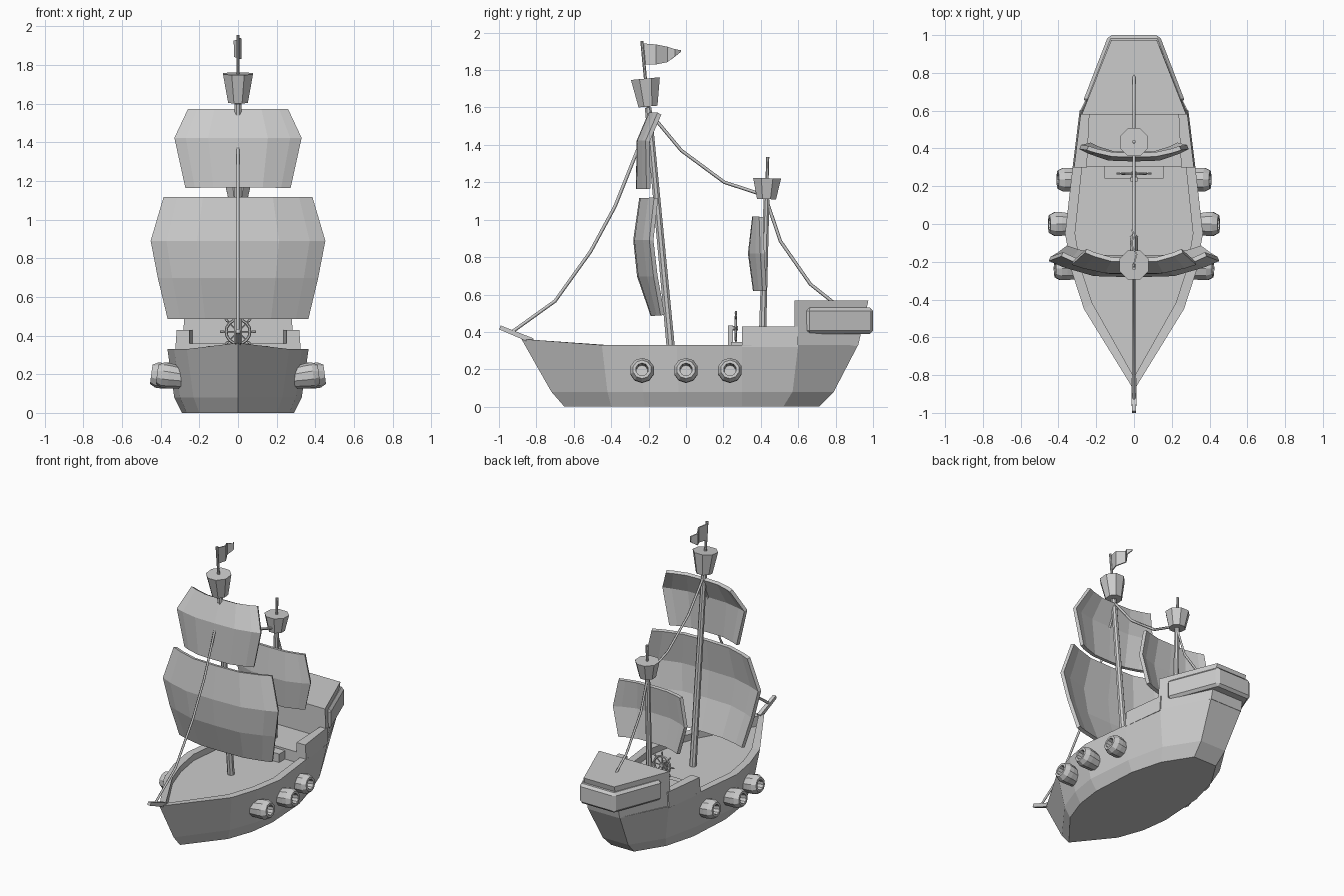
import bpy, bmesh, math
from mathutils import Vector, Matrix

if "Cube" in bpy.data.objects:
    bpy.data.objects.remove(bpy.data.objects["Cube"])


def finish(name, bm):
    bmesh.ops.recalc_face_normals(bm, faces=bm.faces)
    me = bpy.data.meshes.new(name)
    bm.to_mesh(me)
    bm.free()
    ob = bpy.data.objects.new(name, me)
    bpy.context.collection.objects.link(ob)
    return ob


def mirror(half):
    """Close a half outline (x, y, z) across x = 0."""
    return half + [(-x, y, z) for x, y, z in reversed(half) if x > 1e-4]


def loft(name, rings):
    """Skin closed rings of equal length and cap both ends."""
    bm = bmesh.new()
    vs = [[bm.verts.new(p) for p in r] for r in rings]
    n = len(rings[0])
    for a, b in zip(vs, vs[1:]):
        for i in range(n):
            j = (i + 1) % n
            bm.faces.new((a[i], a[j], b[j], b[i]))
    bm.faces.new(vs[0][::-1])
    bm.faces.new(vs[-1])
    return finish(name, bm)


def level(half, z):
    return mirror([(x, y, z) for x, y in half])


def turned(name, a, b, profile, sides=8):
    """Lathe a (distance, radius) profile along the direction a -> b."""
    a, d = Vector(a), (Vector(b) - Vector(a)).normalized()
    q = d.to_track_quat('Z', 'Y')
    rings = []
    for t, r in profile:
        rings.append([a + q @ Vector((r * math.cos(k), r * math.sin(k), t))
                      for k in [2 * math.pi * (i + .5) / sides for i in range(sides)]])
    return loft(name, rings)


def box(name, lo, hi):
    return loft(name, [[(lo[0], lo[1], z), (hi[0], lo[1], z), (hi[0], hi[1], z), (lo[0], hi[1], z)]
                       for z in (lo[2], hi[2])])


# Hull with recessed main deck
keel = [(0, -.65), (.2, -.4), (.265, -.22), (.29, -.03), (.27, .3), (.21, .52), (.09, .71)]
chine = [(0, -.72), (.23, -.42), (.3, -.23), (.33, -.04), (.3, .3), (.24, .57), (.1, .79)]
sheer = [(0, -.88), (.265, -.45), (.33, -.25), (.365, -.05), (.325, .3), (.285, .6), (.125, .92)]
inner = [(0, -.81), (.22, -.42), (.28, -.24), (.312, -.05), (.275, .3), (.24, .6), (.1, .88)]


def rail(half):
    return mirror([(x, y, .33 + max(0, -.45 - y) * .075) for x, y in half])


loft("hull", [level(keel, 0), level(chine, .08), rail(sheer), rail(inner), level(inner, .285)])

# Quarterdeck floor and its side walls
loft("quarterdeck", [level([(.275, .305), (.25, .59)], z) for z in (.27, .36)])
for s, side in ((1, "right"), (-1, "left")):
    loft("quarterdeck_wall_" + side, [
        [(s * x, y, z) for x, y in [(.25, .3), (o, .3), (o - .037, .6), (.235, .6)]]
        for z, o in ((.32, .325), (.43, .317))])

# Stern cabin and the chamfered gallery wrapping it
loft("stern_cabin", [level([(.286, .58), (.125, .92)], .325), level([(.276, .58), (.12, .975)], .567)])
gallery = loft("stern_gallery", [level([(.272, .645), (.135, 1.0)], z) for z in (.39, .53)])
bev = gallery.modifiers.new("chamfer", 'BEVEL')
bev.width = .017
bev.segments = 1

# Bowsprit
turned("bowsprit", (0, -.995, .424), (0, -.82, .352), [(0, .016), (.19, .02)], 4)

# Cannons, with a bored muzzle
barrel = [(0, .054), (.09, .066), (.12, .066), (.15, .05), (.15, .034), (.09, .03)]
for y, x in ((-.235, .27), (0, .3), (.235, .255)):
    for s in (1, -1):
        turned("cannon", (s * x, y, .18), (s * (x + .15), y, .2), barrel, 10)


# Masts and crow's nests
def at(base, top, z):
    return Vector(base).lerp(Vector(top), (z - base[2]) / (top[2] - base[2]))


def mast(name, base, top, nest_z, nest_h, r, nest_r):
    h = (Vector(top) - Vector(base)).length
    turned(name, base, top, [(0, r), (nest_z - base[2], r * .8), (nest_z - base[2], .009), (h, .009)])
    turned(name + "_crows_nest", at(base, top, nest_z), top, [(0, nest_r[0]), (nest_h, nest_r[1])])


mast("main_mast", (0, -.078, .28), (0, -.236, 1.955), 1.605, .15, .024, (.055, .084))
mast("rear_mast", (0, .408, .35), (0, .437, 1.335), 1.11, .112, .021, (.055, .081))


# Billowed sails: rows of (z, half width, edge y, centre y)
def sail(name, rows):
    bm = bmesh.new()
    grid = []
    for z, w, ye, yc in rows:
        grid.append([bm.verts.new((u * w, ye + (yc - ye) * k, z + dz)) for u, k, dz in
                     ((-1, 0, 0), (-.82, .4, 0), (-.47, .93, 0), (0, 1, 0),
                      (.47, .93, 0), (.82, .4, 0), (1, 0, 0))])
    for a, b in zip(grid, grid[1:]):
        for i in range(6):
            bm.faces.new((a[i], a[i + 1], b[i + 1], b[i]))
    ob = finish(name, bm)
    m = ob.modifiers.new("thickness", 'SOLIDIFY')
    m.thickness = .024
    m.offset = 0
    return ob


sail("main_sail", [(.49, .36, -.125, -.178), (.7, .41, -.163, -.25),
                   (.89, .447, -.185, -.27), (1.115, .38, -.16, -.238)])
sail("top_sail", [(1.165, .268, -.2, -.256), (1.42, .325, -.205, -.252), (1.567, .255, -.142, -.19)])
sail("rear_sail", [(.62, .235, .42, .37), (.82, .285, .408, .343), (1.015, .245, .402, .366)])


# Rigging ropes
def rope(name, pts):
    cu = bpy.data.curves.new(name, 'CURVE')
    cu.dimensions = '3D'
    cu.bevel_depth = .009
    cu.bevel_resolution = 0
    cu.use_fill_caps = True
    sp = cu.splines.new('POLY')
    sp.points.add(len(pts) - 1)
    for p, (y, z) in zip(sp.points, pts):
        p.co = (0, y, z, 1)
    ob = bpy.data.objects.new(name, cu)
    bpy.context.collection.objects.link(ob)


rope("fore_rope", [(-.93, .4), (-.7, .565), (-.51, .83), (-.38, 1.07), (-.28, 1.32), (-.2, 1.52)])
rope("middle_rope", [(-.19, 1.57), (-.15, 1.52), (-.025, 1.37), (.205, 1.2), (.42, 1.13)])
rope("aft_rope", [(.432, 1.1), (.505, .885), (.665, .655), (.785, .56)])

# Pennant, waving slightly
bm = bmesh.new()
cols = [(0, -.226, 1.83, 1.942), (.018, -.16, 1.83, 1.937), (-.014, -.1, 1.842, 1.925),
        (.012, -.06, 1.872, 1.912), (-.01, -.028, 1.897, 1.906)]
strip = [[bm.verts.new((x, y, z)) for z in (lo, hi)] for x, y, lo, hi in cols]
for a, b in zip(strip, strip[1:]):
    bm.faces.new((a[0], b[0], b[1], a[1]))
pennant = finish("pennant", bm)
pennant.modifiers.new("thickness", 'SOLIDIFY').thickness = .008

# Steering wheel on its stand and platform
box("wheel_platform", (-.155, .24, .27), (.155, .31, .345))
box("wheel_stand", (-.018, .225, .28), (.018, .25, .435))
c = Vector((0, .267, .42))
bpy.ops.mesh.primitive_torus_add(major_segments=16, minor_segments=6, major_radius=.062,
                                 minor_radius=.008, location=c, rotation=(math.pi / 2, 0, 0))
bpy.context.object.name = "wheel_rim"
turned("wheel_hub", c - Vector((0, .03, 0)), c, [(0, .014), (.04, .014)])
for i in range(8):
    d = Matrix.Rotation(i * math.pi / 4, 3, 'Y') @ Vector((0, 0, 1))
    turned("wheel_spoke", c, c + d, [(0, .004), (.07, .004), (.08, .007), (.093, .005)], 6)
